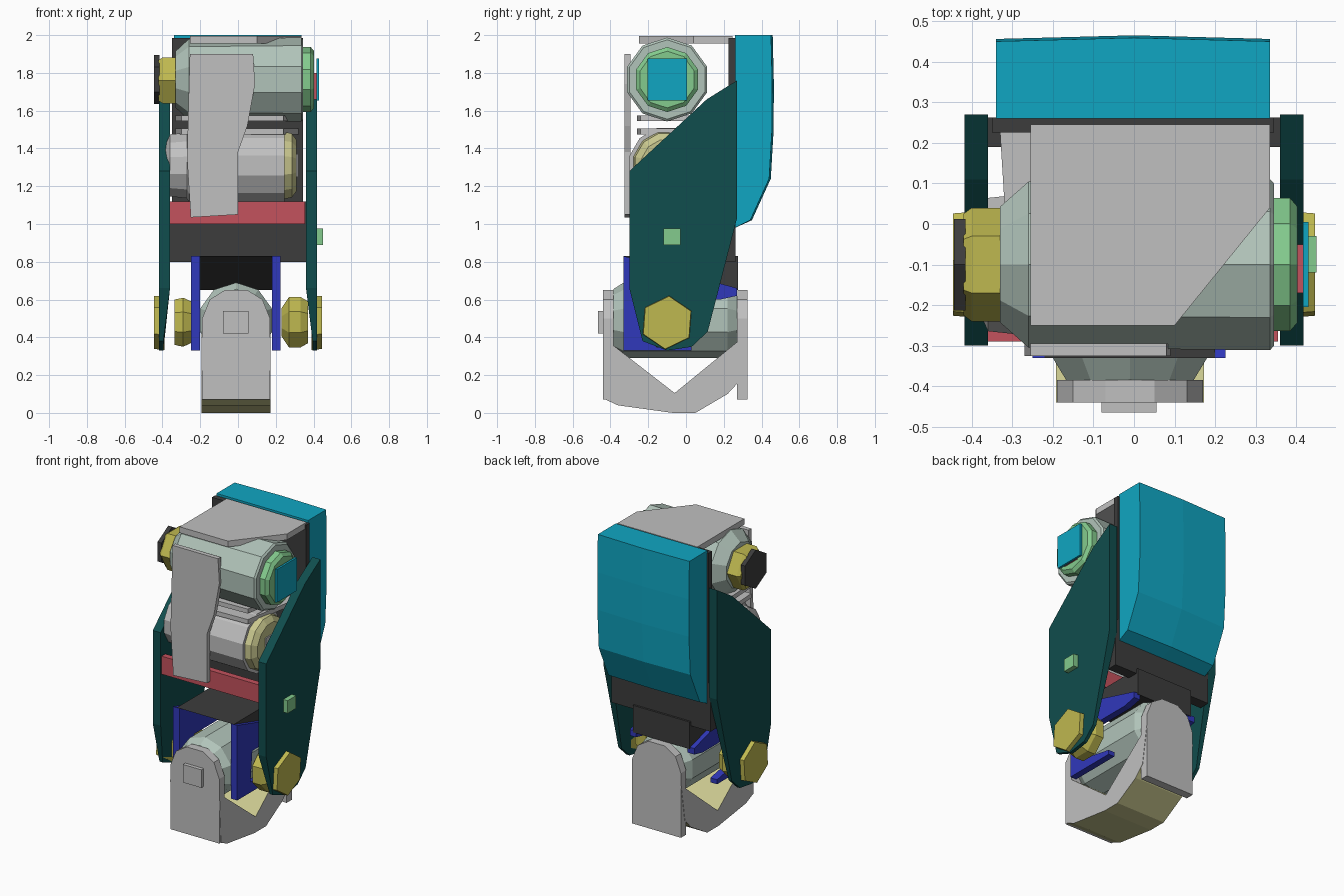
import bpy, bmesh, math
from mathutils import Vector

if "Cube" in bpy.data.objects:
    bpy.data.objects.remove(bpy.data.objects["Cube"])

COLOURS = {
    "cyan": (0.005, 0.38, 0.54), "dark_teal": (0.005, 0.075, 0.075),
    "yellow": (0.52, 0.48, 0.08), "pale_yellow": (0.58, 0.57, 0.27),
    "grey": (0.53, 0.53, 0.53), "charcoal": (0.045, 0.045, 0.045),
    "blue": (0.03, 0.04, 0.50), "red": (0.55, 0.085, 0.11),
    "green": (0.23, 0.60, 0.27), "pale_green": (0.44, 0.55, 0.49)}
MATS = {}
for key, rgb in COLOURS.items():
    MATS[key] = bpy.data.materials.new(key)
    MATS[key].diffuse_color = (*rgb, 1)


def finish(name, bm, *mats):
    bmesh.ops.recalc_face_normals(bm, faces=bm.faces)
    me = bpy.data.meshes.new(name)
    bm.to_mesh(me)
    bm.free()
    for m in mats:
        me.materials.append(MATS[m])
    ob = bpy.data.objects.new(name, me)
    bpy.context.collection.objects.link(ob)
    return ob


def place(axis, d, u, v):
    """u, v are the two remaining axes in x, y, z order; d lies along axis."""
    return {"x": (d, u, v), "y": (u, d, v), "z": (u, v, d)}[axis]


def loft(rings):
    """Solid skinned through rings of equal point count."""
    bm = bmesh.new()
    vs = [[bm.verts.new(p) for p in r] for r in rings]
    n = len(vs[0])
    for a, b in zip(vs, vs[1:]):
        for i in range(n):
            bm.faces.new((a[i], a[(i + 1) % n], b[(i + 1) % n], b[i]))
    bm.faces.new(vs[0])
    bm.faces.new(vs[-1])
    return bm


def prism(pts, axis, a, b):
    return loft([[place(axis, d, u, v) for u, v in pts] for d in (a, b)])


def plate(name, pts, axis, a, b, mat):
    return finish(name, prism(pts, axis, a, b), mat)


def box(name, x, y, z, mat):
    return plate(name, [(x[0], y[0]), (x[1], y[0]), (x[1], y[1]), (x[0], y[1])], "z", *z, mat)


def turned(name, axis, centre, sections, sides, mat, spin=0.0):
    """Faceted round part: sections are (position, radius) along the axis."""
    cu, cv = centre
    ang = [spin + 2 * math.pi * i / sides for i in range(sides)]
    return finish(name, loft([[place(axis, d, cu + r * math.cos(t), cv + r * math.sin(t))
                               for t in ang] for d, r in sections]), mat)


# Back shell, slightly crowned along its centre line
shell = [(0.26, 2.0), (0.45, 2.0), (0.456, 1.75), (0.455, 1.5), (0.44, 1.24), (0.34, 1.02), (0.26, 0.98)]
bm = loft([[(x, y + (0.009 if x == 0 and y > 0.3 else 0), z) for y, z in shell] for x in (-0.34, 0, 0.335)])
finish("back_shell", bm, "cyan")

# Spine panel and lower deck
box("spine_panel", (-0.35, 0.345), (0.225, 0.262), (0.8, 1.985), "charcoal")
box("spine_foot", (-0.365, 0.365), (0.19, 0.262), (0.8, 1.12), "charcoal")
plate("deck_wedge", [(-0.33, 0.83), (0.275, 0.83), (0.275, 0.65)], "x", -0.22, 0.2, "charcoal")
box("cross_beam", (-0.365, 0.355), (-0.29, -0.25), (1.0, 1.12), "red")

# Side armour plates, thinning towards the bottom
armour = [(0.27, 1.76), (0.11, 1.66), (-0.30, 1.28), (-0.30, 0.66), (-0.23, 0.38),
          (-0.1, 0.33), (0.03, 0.35), (0.115, 0.43), (0.27, 1.03)]
for side, s in (("left", -1), ("right", 1)):
    bm = prism(armour, "x", s * 0.36, s * 0.418)
    for v in bm.verts:
        if abs(v.co.x) < 0.4 and v.co.z < 0.5:
            v.co.x = s * 0.395
    finish(f"{side}_side_plate", bm, "dark_teal")
    # Ankle bolts, outside and inside the plate
    turned(f"{side}_outer_bolt", "x", (-0.1, 0.478), [(s * 0.39, 0.145), (s * 0.446, 0.14)], 6, "yellow", 0.45)
inner = {"left": [(-0.335, 0.13), (-0.29, 0.14), (-0.25, 0.12)],
         "right": [(0.23, 0.08), (0.27, 0.145), (0.33, 0.145), (0.37, 0.12)]}
for side, sections in inner.items():
    turned(f"{side}_inner_bolt", "x", (-0.1, 0.48), sections, 8, "yellow", 0.39)
box("side_stud", (0.41, 0.45), (-0.12, -0.03), (0.89, 0.975), "green")

# Blue ankle bracket walls
wall = [(-0.33, 0.83), (-0.33, 0.33), (0.03, 0.33), (0.03, 0.36), (-0.19, 0.40),
        (-0.17, 0.60), (0.18, 0.60), (0.27, 0.62), (0.27, 0.66)]
for side, a, b in (("left", -0.25, -0.2), ("right", 0.18, 0.225)):
    plate(f"{side}_bracket", wall, "x", a, b, "blue")

# Ankle drum running front to back
turned("ankle_drum", "y", (-0.01, 0.49),
       [(-0.385, 0.165), (-0.33, 0.2), (0.22, 0.2), (0.272, 0.165)], 10, "pale_green", math.pi / 10)

# Foot: arched cheeks front and back joined by a V-topped sole
arch = [(-0.19, 0.07), (0.17, 0.07), (0.17, 0.50), (0.13, 0.60), (0.05, 0.65),
        (-0.07, 0.65), (-0.15, 0.60), (-0.19, 0.50)]
plate("front_cheek", arch, "y", -0.44, -0.385, "grey")
plate("back_cheek", arch, "y", 0.27, 0.325, "grey")
box("front_stud", (-0.08, 0.055), (-0.465, -0.43), (0.42, 0.54), "grey")
sole = [(-0.44, 0.40), (-0.425, 0.07), (-0.36, 0.04), (-0.07, 0.0), (0.05, 0.0),
        (0.22, 0.10), (0.285, 0.17), (0.325, 0.42), (-0.06, 0.105)]
bm = prism(sole, "x", -0.192, 0.172)
bmesh.ops.recalc_face_normals(bm, faces=bm.faces)
for f in bm.faces:
    f.material_index = int(abs(f.normal.z) > 0.3)
finish("foot_sole", bm, "grey", "pale_yellow")

# Upper drum with its end caps
C = (-0.1, 1.765)
turned("upper_drum", "x", C, [(-0.33, 0.15), (-0.26, 0.215), (0.335, 0.222), (0.345, 0.21)], 10,
       "pale_green", math.pi / 10)
turned("upper_right_cap", "x", C, [(0.34, 0.172), (0.385, 0.172), (0.403, 0.15)], 10, "green", math.pi / 10)
box("cap_spacer", (0.40, 0.418), (-0.17, -0.05), (1.66, 1.80), "red")
box("cap_plate", (0.416, 0.43), (-0.205, 0.005), (1.655, 1.875), "cyan")
turned("upper_left_cap", "x", (-0.1, 1.76), [(-0.32, 0.14), (-0.40, 0.14), (-0.42, 0.125)], 6, "yellow")
turned("upper_left_disc", "x", (-0.1, 1.765), [(-0.415, 0.13), (-0.444, 0.13)], 6, "charcoal", math.pi / 6)

# Lower drum with its end cap
C = (-0.1, 1.31)
turned("lower_drum", "x", C, [(-0.39, 0.10), (-0.36, 0.17), (-0.27, 0.18), (-0.26, 0.205), (0.245, 0.205)], 12,
       "grey", math.pi / 12)
turned("lower_drum_cap", "x", C, [(0.24, 0.185), (0.285, 0.175), (0.31, 0.14)], 12, "pale_yellow", math.pi / 12)
box("lower_cap_plate", (0.30, 0.318), (-0.16, -0.04), (1.25, 1.37), "grey")

# Thin grey covers: top, between drums, and the front strip
plate("top_cover", [(-0.255, 0.245), (0.335, 0.245), (0.335, 0.04), (0.10, -0.25), (-0.255, -0.25)],
      "z", 1.955, 1.995, "grey")
for name, lo, hi in (("upper_shelf", 1.545, 1.575), ("lower_shelf", 1.475, 1.505)):
    plate(name, [(-0.33, 0.225), (0.32, 0.225), (0.24, -0.24), (-0.30, -0.26)], "z", lo, hi, "grey")
strip = [(-0.255, 1.9), (0.08, 1.9), (0.09, 1.74), (0.05, 1.52), (0.0, 1.38),
         (0.0, 1.05), (-0.25, 1.035), (-0.27, 1.35)]
plate("front_strip", strip, "y", -0.325, -0.295, "grey")

for m in bpy.data.materials:
    if m.users and not m.is_grease_pencil:
        m.use_nodes = True
        m.node_tree.nodes["Principled BSDF"].inputs["Base Color"].default_value = m.diffuse_color
